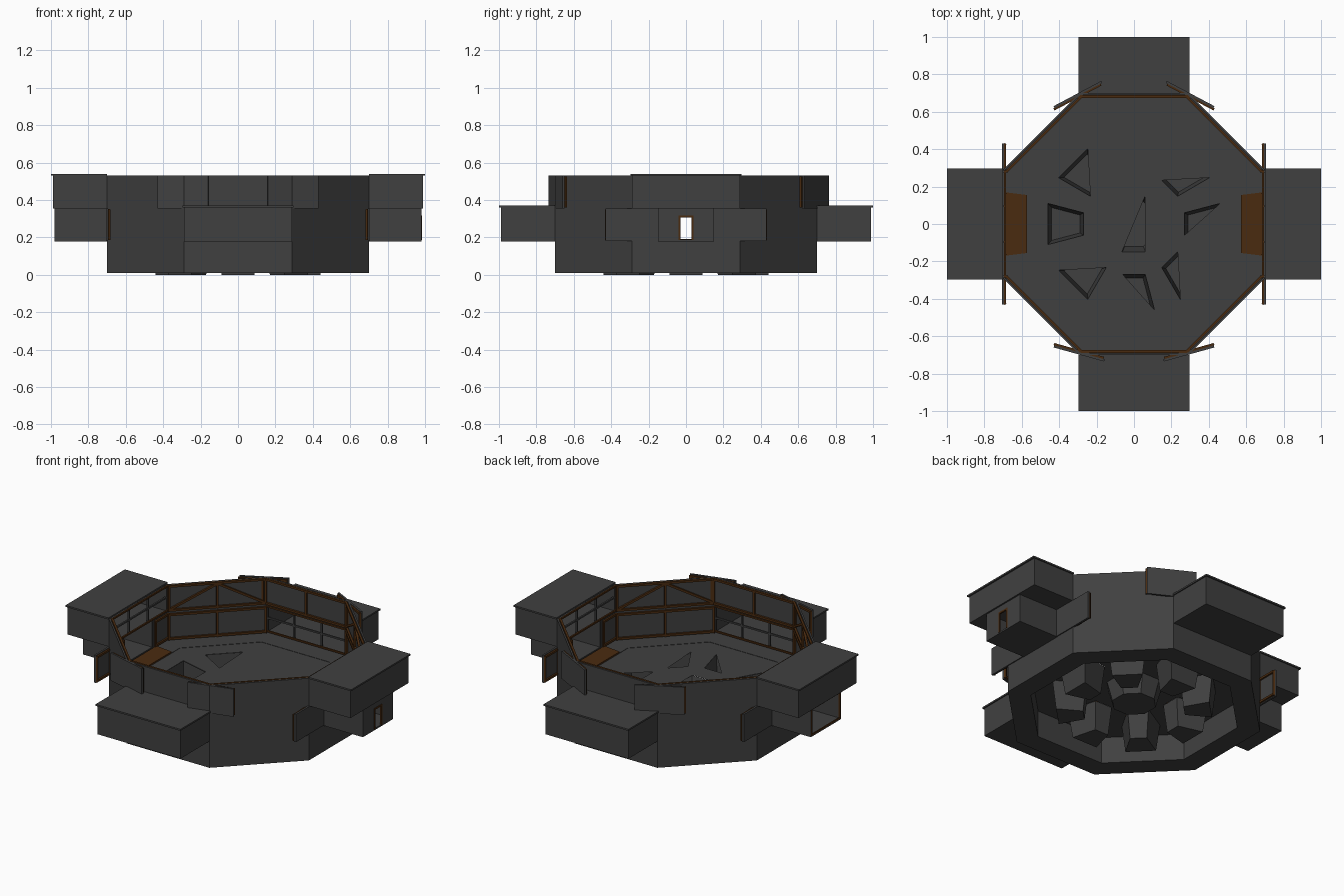
import bpy, bmesh, math
from mathutils import Vector, Matrix

if "Cube" in bpy.data.objects:
    bpy.data.objects.remove(bpy.data.objects["Cube"])


def material(name, rgb):
    m = bpy.data.materials.new(name)
    m.diffuse_color = (*rgb, 1)
    m.use_nodes = True
    m.node_tree.nodes["Principled BSDF"].inputs["Base Color"].default_value = m.diffuse_color
    return m


STEEL = material("dark steel grey", (0.051, 0.051, 0.051))
RUST = material("rust brown", (0.068, 0.024, 0.005))
parts = {}


def part(name, mat=STEEL):
    return parts.setdefault(name, (bmesh.new(), mat))[0]


def hexa(bm, low, high):
    """Closed solid between two matching loops."""
    a = [bm.verts.new(p) for p in low]
    b = [bm.verts.new(p) for p in high]
    bm.faces.new(a[::-1])
    bm.faces.new(b)
    n = len(a)
    for i in range(n):
        j = (i + 1) % n
        bm.faces.new((a[i], a[j], b[j], b[i]))


def box(bm, u0, u1, v0, v1, z0, z1, turn=0):
    """Box with u outward and v sideways, turned by quarter turns."""
    r = Matrix.Rotation(turn * math.pi / 2, 3, 'Z')
    loop = [(u0, v0), (u1, v0), (u1, v1), (u0, v1)]
    hexa(bm, [r @ Vector((u, v, z0)) for u, v in loop],
         [r @ Vector((u, v, z1)) for u, v in loop])


def beam(bm, a, b, w=0.013):
    a, b = Vector(a), Vector(b)
    d = (b - a).normalized()
    s = d.cross(Vector((0, 0, 1)))
    if s.length < 0.01:
        s = Vector((a.x, a.y, 0))
    s.normalize()
    t = d.cross(s)
    s, t = s * w / 2, t * w / 2
    hexa(bm, [a - s - t, a + s - t, a + s + t, a - s + t],
         [b - s - t, b + s - t, b + s + t, b - s + t])


def octagon(apothem):
    r = apothem / math.cos(math.pi / 8)
    return [Vector((r * math.cos((k - 0.5) * math.pi / 4),
                    r * math.sin((k - 0.5) * math.pi / 4), 0)) for k in range(8)]


def up(p, z):
    return Vector((p[0], p[1], z))


def frame(bm, p, q, z0, z1, posts=1, brace=False):
    """Rails, posts and an optional diagonal along a wall from p to q."""
    for z in (z0 + 0.008, z1 - 0.006):
        beam(bm, up(p, z), up(q, z))
    for i in range(posts + 2):
        c = Vector(p).lerp(Vector(q), i / (posts + 1))
        beam(bm, up(c, z0), up(c, z1))
    if brace:
        c = Vector(p).lerp(Vector(q), 0.5)
        beam(bm, up(p, z0 + 0.01), up(c, z1 - 0.01))
        beam(bm, up(q, z0 + 0.01), up(c, z1 - 0.01))


def plate(bm, p, q, z0, z1, t=0.012):
    """Upright plate thickened towards the arena centre."""
    p, q = Vector(p), Vector(q)
    n = (q - p).cross(Vector((0, 0, 1))).normalized() * t
    if n.dot(p + q) > 0:
        n = -n
    loop = [p, q, q + n, p + n]
    hexa(bm, [up(c, z0) for c in loop], [up(c, z1) for c in loop])


OUT, IN, LINE = octagon(0.70), octagon(0.69), octagon(0.68)
RIM = octagon(0.573)

# base ring, arena walls and their frames
for k in range(8):
    j = (k + 1) % 8
    base = [OUT[k], OUT[j], RIM[j], RIM[k]]
    hexa(part("base_ring"), [up(p, 0.01) for p in base], [up(p, 0.18) for p in base])
    wall = [OUT[k], OUT[j], IN[j], IN[k]]
    bands = {0: [], 2: [(0.355, 0.53)]}.get(k % 4, [(0.18, 0.53)])
    for z0, z1 in bands:
        hexa(part("arena_walls"), [up(p, z0) for p in wall], [up(p, z1) for p in wall])
    wood = part("wall_frames", RUST)
    if k % 4:
        frame(wood, LINE[k], LINE[j], 0.365, 0.53, 1, k % 2 == 1)
    if k % 2:
        frame(wood, LINE[k], LINE[j], 0.185, 0.35)

# floor sheet with cut openings, and hanging pits beneath it
def trapezoid(k, s=1.0):
    a = k * math.pi / 4
    u, v = Vector((math.cos(a), math.sin(a), 0)), Vector((-math.sin(a), math.cos(a), 0))
    c = u * 0.365
    raw = [u * x + v * y for x, y in ((0.27, -0.06), (0.46, -0.11), (0.46, 0.11), (0.27, 0.06))]
    return [c + (p - c) * s for p in raw]


holes = []
for k, drop in {0: 1, 1: 2, 3: 0, 4: None, 5: 0, 6: 1, 7: 2}.items():
    holes.append([p for i, p in enumerate(trapezoid(k)) if i != drop])
core = octagon(0.15)
holes.append([Vector(p) for p in ((0.06, 0.15, 0), (-0.065, -0.15, 0), (0.06, -0.15, 0))])
bm = part("arena_floor")
edges = []
for loop in [RIM] + holes:
    vs = [bm.verts.new(up(p, 0.178)) for p in loop]
    edges += [bm.edges.new((vs[i], vs[i - 1])) for i in range(len(vs))]
bmesh.ops.triangle_fill(bm, edges=edges, use_beauty=True, normal=(0, 0, 1))


def pit(bm, top, low, z):
    a = [bm.verts.new(up(p, 0.177)) for p in top]
    b = [bm.verts.new(up(p, z)) for p in low]
    bm.faces.new(b[::-1])
    for i in range(len(a)):
        bm.faces.new((b[i - 1], b[i], a[i], a[i - 1]))


for k in range(8):
    pit(part("floor_pits"), trapezoid(k), trapezoid(k, 0.8), 0.0)
pit(part("centre_pit"), core, octagon(0.12), 0.06)

# east and west towers: narrow gatehouse below, wide balcony above
for turn in (0, 2):
    g = part("gatehouses")
    box(g, 0.70, 0.98, -0.15, 0.15, 0.178, 0.188, turn)
    for s in (-0.15, 0.14):
        box(g, 0.70, 0.98, s, s + 0.01, 0.188, 0.356, turn)
    b = part("balconies")
    box(b, 0.70, 0.99, -0.29, 0.29, 0.355, 0.365, turn)
    box(b, 0.98, 0.99, -0.29, 0.29, 0.365, 0.53, turn)
    for s in (-0.29, 0.28):
        box(b, 0.70, 0.98, s, s + 0.01, 0.365, 0.53, turn)
    box(part("balcony_roofs"), 0.70, 1.0, -0.297, 0.297, 0.53, 0.54, turn)
    # brown threshold on the floor ring
    r = Matrix.Rotation(turn * math.pi / 2, 3, 'Z')
    ramp = [(0.573, -0.155), (0.69, -0.17), (0.69, 0.17), (0.573, 0.155)]
    hexa(part("thresholds", RUST), [r @ Vector((u, v, 0.178)) for u, v in ramp],
         [r @ Vector((u, v, 0.188)) for u, v in ramp])
    # sliding gates parked beside the opening
    for s in (-1, 1):
        p, q = r @ Vector((0.706, 0.15 * s, 0)), r @ Vector((0.706, 0.43 * s, 0))
        plate(part("sliding_gates"), p, q, 0.18, 0.355)
        p, q = r @ Vector((0.69, 0.16 * s, 0)), r @ Vector((0.69, 0.425 * s, 0))
        frame(part("gate_frames", RUST), p, q, 0.185, 0.35)

# east face has a small framed doorway, west face stays open with a frame
g, w = part("gatehouses"), part("door_frames", RUST)
for s in (-1, 1):
    a, b = sorted((0.037 * s, 0.15 * s))
    box(g, 0.97, 0.98, a, b, 0.188, 0.356)
    beam(w, (0.978, 0.035 * s, 0.185), (0.978, 0.035 * s, 0.316), 0.01)
    beam(w, (-0.976, 0.143 * s, 0.185), (-0.976, 0.143 * s, 0.35), 0.01)
box(g, 0.97, 0.98, -0.037, 0.037, 0.312, 0.356)
beam(w, (0.978, -0.04, 0.312), (0.978, 0.04, 0.312), 0.01)
for z in (0.188, 0.35):
    beam(w, (-0.976, -0.145, z), (-0.976, 0.145, z), 0.008)

# front and back low rooms with lipped roofs
for turn in (1, 3):
    b = part("low_rooms")
    box(b, 0.70, 0.99, -0.29, 0.29, 0.178, 0.188, turn)
    box(b, 0.98, 0.99, -0.29, 0.29, 0.188, 0.36, turn)
    for s in (-0.29, 0.28):
        box(b, 0.70, 0.98, s, s + 0.01, 0.188, 0.36, turn)
    box(part("low_room_roofs"), 0.70, 1.0, -0.297, 0.297, 0.36, 0.37, turn)

# grey lattices across the mouths of the four rooms
for turn in range(4):
    z0, z1 = (0.365, 0.53) if turn % 2 == 0 else (0.188, 0.355)
    bars = part("lattices")
    for v in (-0.285, -0.1, 0.09, 0.275):
        box(bars, 0.695, 0.705, v, v + 0.01, z0, z1, turn)
    box(bars, 0.695, 0.705, -0.285, 0.285, z0 + 0.08, z0 + 0.09, turn)
    for z in (z0, z1 - 0.01):
        box(part("mouth_trim", RUST), 0.685, 0.695, -0.285, 0.285, z, z + 0.01, turn)

# swung shutters on the upper front and back walls
for s in (-1, 1):
    for p, q in (((0.43 * s, -0.66, 0), (0.16 * s, -0.735, 0)),
                 ((0.43 * s, 0.63, 0), (0.175 * s, 0.765, 0))):
        p, q = Vector(p), Vector(q)
        plate(part("swing_shutters"), p, q, 0.355, 0.53)
        lift = Vector((0, -0.018 if p.y > 0 else 0.018, 0))
        frame(part("shutter_frames", RUST), p.lerp(q, 0.03) + lift,
              p.lerp(q, 0.97) + lift, 0.36, 0.525)

# turn every collected part into an object
for name, (bm, mat) in parts.items():
    if name not in ("arena_floor", "floor_pits", "centre_pit"):
        bmesh.ops.recalc_face_normals(bm, faces=bm.faces)
    me = bpy.data.meshes.new(name)
    bm.to_mesh(me)
    bm.free()
    me.materials.append(mat)
    bpy.context.collection.objects.link(bpy.data.objects.new(name, me))
